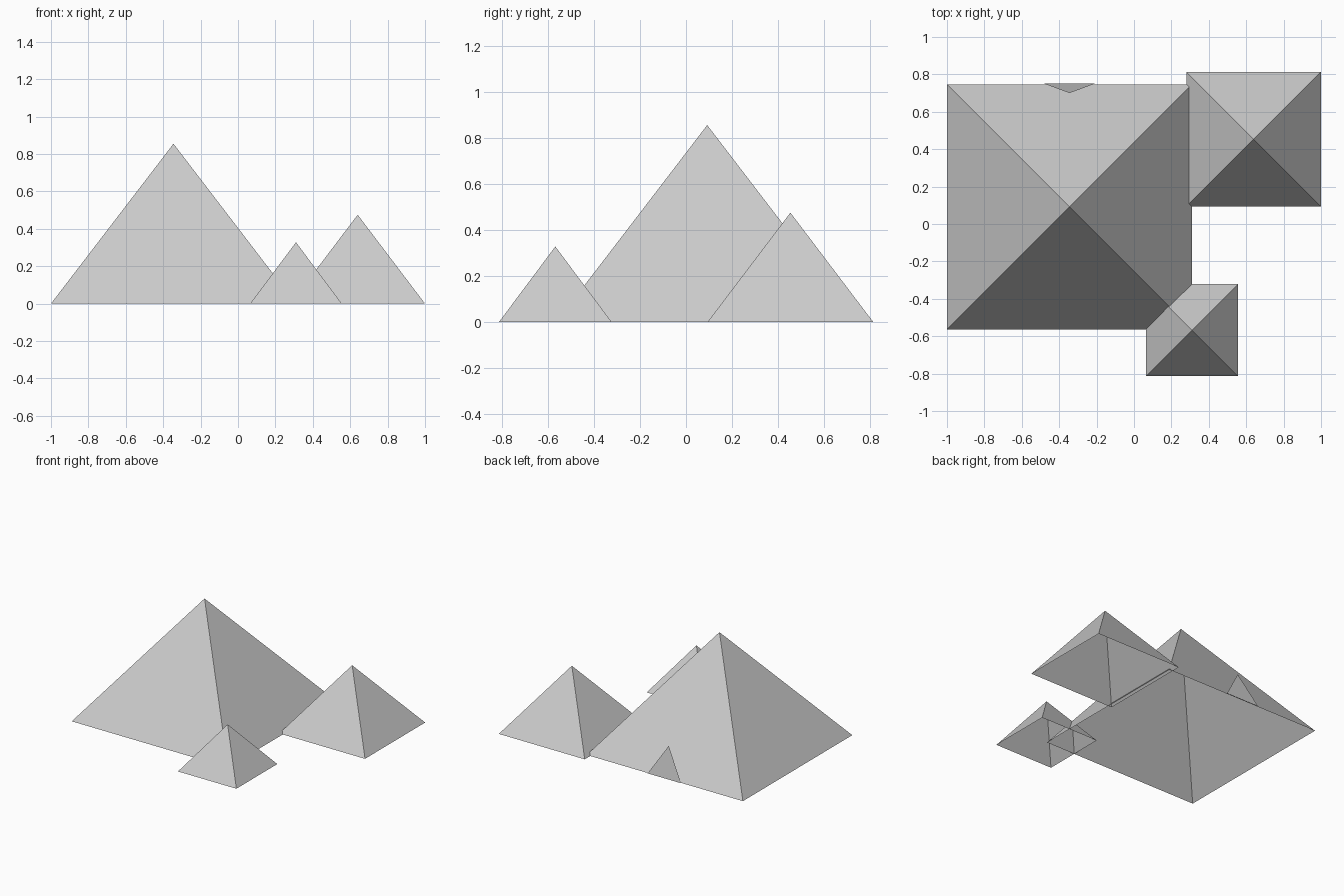
import bpy

cube = bpy.data.objects.get("Cube")
if cube:
    bpy.data.objects.remove(cube, do_unlink=True)

# One plain stone colour
stone = bpy.data.materials.new("light_grey_stone")
stone.use_nodes = True
grey = (0.6, 0.6, 0.6, 1.0)
stone.diffuse_color = grey
stone.node_tree.nodes["Principled BSDF"].inputs["Base Color"].default_value = grey


def add_mesh(name, verts, faces):
    mesh = bpy.data.meshes.new(name)
    mesh.from_pydata(verts, [], faces)
    mesh.materials.append(stone)
    obj = bpy.data.objects.new(name, mesh)
    bpy.context.collection.objects.link(obj)
    return obj


def add_pyramid(name, x, y, half, height):
    """Square pyramid with four sloping sides and an open base."""
    corners = [(x + sx * half, y + sy * half, 0)
               for sx, sy in ((-1, -1), (1, -1), (1, 1), (-1, 1))]
    sides = [(i, (i + 1) % 4, 4) for i in range(4)]
    return add_mesh(name, corners + [(x, y, height)], sides)


# Three pyramids, overlapping at their corners
add_pyramid("large_pyramid", -0.345, 0.092, 0.655, 0.855)
add_pyramid("medium_pyramid", 0.64, 0.453, 0.36, 0.475)
add_pyramid("small_pyramid", 0.31, -0.567, 0.245, 0.328)

# Triangular entrance slab leaning towards the back of the large pyramid
add_mesh("entrance_slab",
         [(-0.205, 0.752, 0), (-0.485, 0.752, 0), (-0.345, 0.70, 0.225)],
         [(0, 1, 2)])
